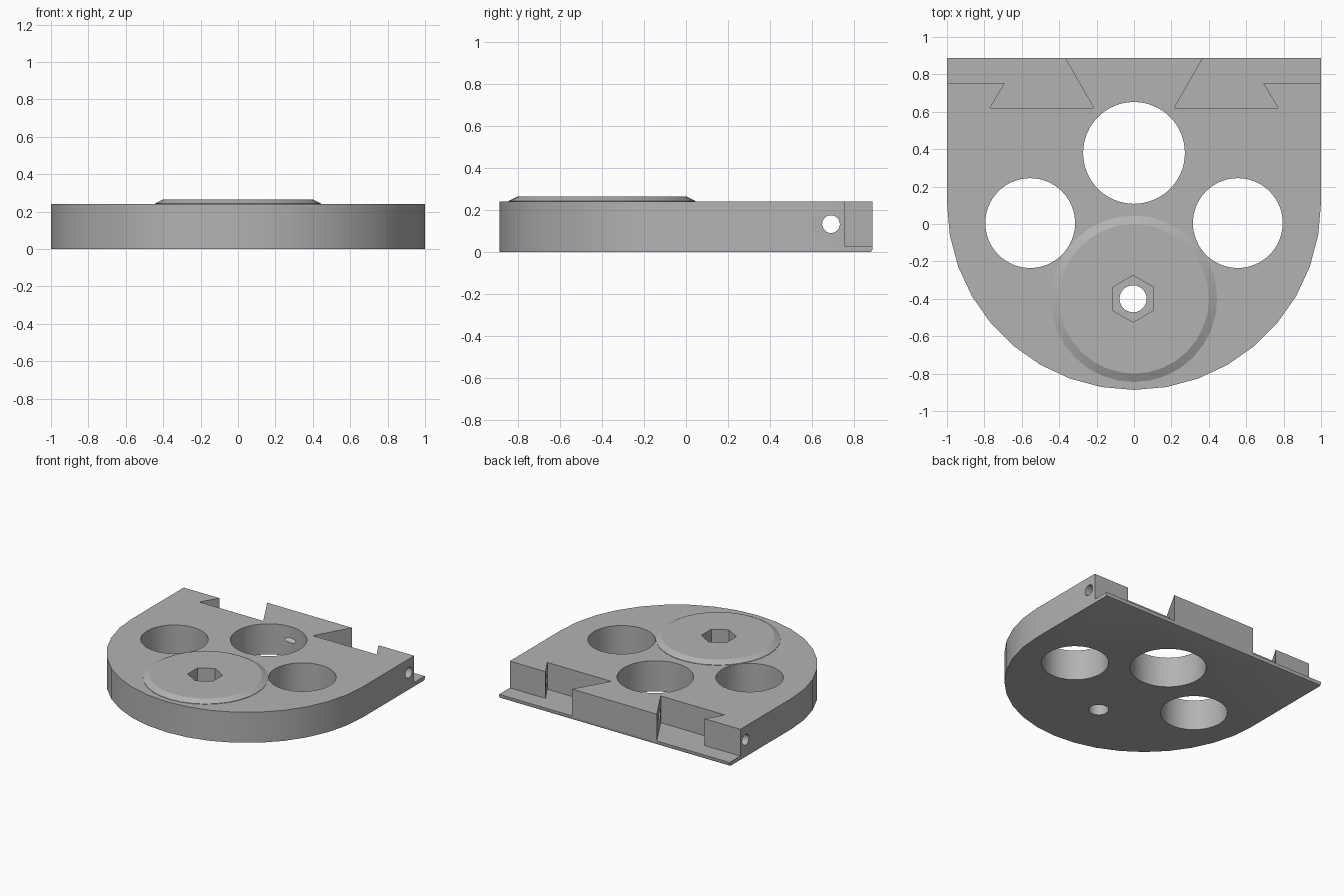
import bpy, bmesh, math

cube = bpy.data.objects.get("Cube")
if cube:
    bpy.data.objects.remove(cube, do_unlink=True)

grey = bpy.data.materials.new("plain grey")
grey.use_nodes = True
grey.diffuse_color = (0.45, 0.45, 0.45, 1)
grey.node_tree.nodes["Principled BSDF"].inputs["Base Color"].default_value = (0.45, 0.45, 0.45, 1)


def finish(name, bm):
    bmesh.ops.recalc_face_normals(bm, faces=bm.faces)
    mesh = bpy.data.meshes.new(name)
    bm.to_mesh(mesh)
    bm.free()
    mesh.materials.append(grey)
    obj = bpy.data.objects.new(name, mesh)
    bpy.context.collection.objects.link(obj)
    return obj


def prism(points, z0, z1):
    """Extrude a flat outline from z0 to z1."""
    bm = bmesh.new()
    face = bm.faces.new([bm.verts.new((x, y, z0)) for x, y in points])
    grown = bmesh.ops.extrude_face_region(bm, geom=[face])["geom"]
    for v in grown:
        if isinstance(v, bmesh.types.BMVert):
            v.co.z = z1
    return bm


def circle(cx, cy, r, n, turn=0.0):
    return [(cx + r * math.cos(turn + math.tau * i / n),
             cy + r * math.sin(turn + math.tau * i / n)) for i in range(n)]


def combine(target, other, operation):
    """Apply a boolean and discard the helper."""
    mod = target.modifiers.new("join", "BOOLEAN")
    mod.operation, mod.solver, mod.object = operation, "EXACT", other
    bpy.ops.object.select_all(action="DESELECT")
    bpy.context.view_layer.objects.active = target
    target.select_set(True)
    bpy.ops.object.modifier_apply(modifier=mod.name)
    bpy.data.objects.remove(other, do_unlink=True)


TOP, BACK, SHELF, ARC_Y = 0.24, 0.887, 0.03, 0.113
BOSS_Y = -0.4

# D-shaped plate with a softened lower back edge
outline = [(1, BACK), (-1, BACK)]
outline += [(math.cos(math.pi + math.pi * i / 18), ARC_Y + math.sin(math.pi + math.pi * i / 18))
            for i in range(19)]
bm = prism(outline, 0, TOP)
edge = [e for e in bm.edges if all(v.co.y > BACK - 0.01 and v.co.z < 0.01 for v in e.verts)]
bmesh.ops.bevel(bm, geom=edge, offset=0.012, segments=2, profile=0.5, affect="EDGES")
plate = finish("plate", bm)

# Raised round boss with a sloping rim
bm = bmesh.new()
rings = []
for r, z in ((0.445, 0.15), (0.445, TOP + 0.003), (0.4, 0.265)):
    rings.append([bm.verts.new((x, y, z)) for x, y in circle(0, BOSS_Y, r, 32)])
for low, high in zip(rings, rings[1:]):
    for i in range(32):
        j = (i + 1) % 32
        bm.faces.new((low[i], low[j], high[j], high[i]))
bm.faces.new(rings[0])
bm.faces.new(rings[-1])
combine(plate, finish("boss", bm), "UNION")

# Dovetail sockets leaving a shelf below
socket = [(0.215, 0.62), (0.77, 0.62), (0.69, 0.755), (1.1, 0.755), (1.1, 0.95), (0.404, 0.95)]
for side in (1, -1):
    cutter = prism([(side * x, y) for x, y in socket], SHELF, 0.4)
    combine(plate, finish("socket_cutter", cutter), "DIFFERENCE")

# Three large openings, the bolt hole and its hexagonal recess
for x, y, r in ((0, 0.38, 0.272), (0.555, 0.005, 0.24), (-0.555, 0.005, 0.24), (-0.005, BOSS_Y, 0.072)):
    combine(plate, finish("hole_cutter", prism(circle(x, y, r, 64), -0.1, 0.4)), "DIFFERENCE")
hexagon = circle(-0.005, BOSS_Y, 0.125, 6, math.pi / 2)
combine(plate, finish("hex_cutter", prism(hexagon, 0.12, 0.4)), "DIFFERENCE")

# Pin hole running sideways through the ears and tenon
bm = prism(circle(0, 0, 0.042, 32), -1.2, 1.2)
for v in bm.verts:
    x, y, z = v.co
    v.co = (z, 0.69 + x, 0.133 + y)
combine(plate, finish("pin_cutter", bm), "DIFFERENCE")

plate.select_set(True)
bpy.context.view_layer.objects.active = plate
bpy.ops.object.shade_smooth_by_angle(angle=math.radians(25))
